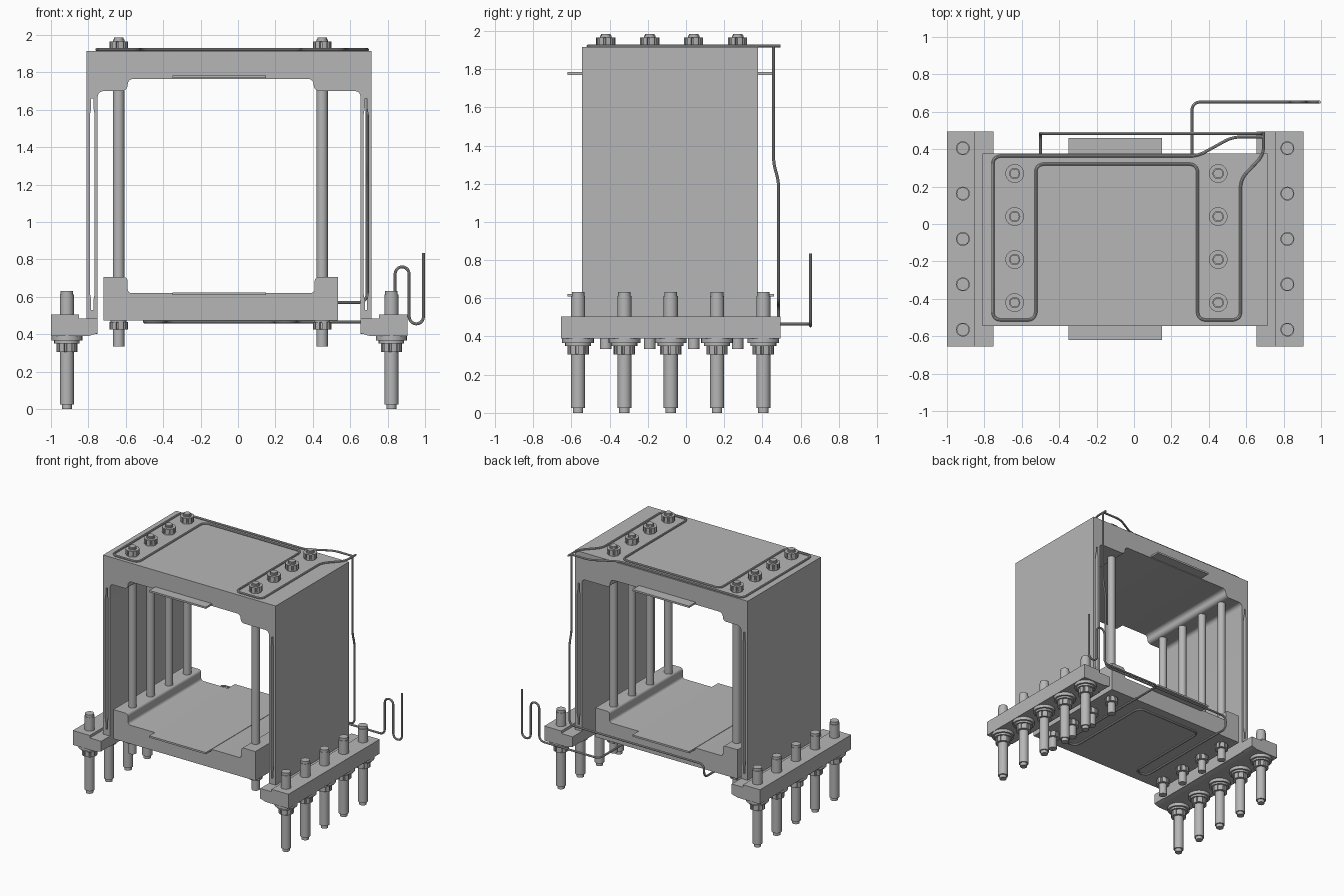
import bpy, bmesh, math
from mathutils import Vector, Matrix

if "Cube" in bpy.data.objects:
    bpy.data.objects.remove(bpy.data.objects["Cube"])

STEEL = bpy.data.materials.new("steel_grey")
STEEL.use_nodes = True
STEEL.diffuse_color = (0.47, 0.47, 0.47, 1)
STEEL.node_tree.nodes["Principled BSDF"].inputs["Base Color"].default_value = (0.47, 0.47, 0.47, 1)

MID = -0.0475                      # symmetry plane of the outer shell
FRONT, BACK = -0.545, 0.378        # depth of shell and lower block


def mirror(points):
    return [(2 * MID - x, z) for x, z in reversed(points)]


def rounded(points, radius, steps=5):
    """Open path with its inner corners replaced by smooth bends."""
    pts = [Vector(p) for p in points]
    out = [pts[0]]
    for a, b, c in zip(pts, pts[1:], pts[2:]):
        r = min(radius, (a - b).length * 0.49, (c - b).length * 0.49)
        p, q = b + (a - b).normalized() * r, b + (c - b).normalized() * r
        for i in range(steps + 1):
            t = i / steps
            out.append(p * (1 - t) ** 2 + b * 1.6 * t * (1 - t) + (p + q) * 0.2 * t * (1 - t) + q * t * t)
    return [tuple(p) for p in out + [pts[-1]]]


def finish(obj, smooth=True):
    bpy.ops.object.select_all(action='DESELECT')
    obj.select_set(True)
    bpy.context.view_layer.objects.active = obj
    if obj.type == 'CURVE':
        bpy.ops.object.convert(target='MESH')
        obj = bpy.context.object
    obj.data.materials.clear()
    obj.data.materials.append(STEEL)
    if smooth:
        bpy.ops.object.shade_smooth_by_angle(angle=math.radians(35))
    return obj


def add_spline(curve, points, closed):
    s = curve.splines.new('POLY')
    s.points.add(len(points) - 1)
    for sp, p in zip(s.points, points):
        sp.co = (*p, 0, 1) if len(p) == 2 else (*p, 1)
    s.use_cyclic_u = closed


def new_curve(name, dims):
    curve = bpy.data.curves.new(name, 'CURVE')
    curve.dimensions = dims
    obj = bpy.data.objects.new(name, curve)
    bpy.context.collection.objects.link(obj)
    return obj


def prism(name, outlines, y0, y1):
    """Front outline (later outlines are holes) extruded in depth."""
    obj = new_curve(name, '2D')
    obj.data.fill_mode = 'BOTH'
    obj.data.extrude = (y1 - y0) / 2
    for o in outlines:
        add_spline(obj.data, o, True)
    obj.rotation_euler.x = math.pi / 2
    obj.location.y = (y0 + y1) / 2
    return finish(obj)


def pipe(name, points, bend=0.04, radius=0.008):
    obj = new_curve(name, '3D')
    obj.data.bevel_depth = radius
    obj.data.bevel_resolution = 2
    obj.data.use_fill_caps = True
    add_spline(obj.data, rounded(points, bend), False)
    return finish(obj)


def column_mesh(name, sections):
    """Stacked cylinders: (radius, bottom, top, has sockets round the side)."""
    bm = bmesh.new()
    for r, z0, z1, sockets in sections:
        part = bmesh.ops.create_cone(bm, cap_ends=True, segments=24, radius1=r, radius2=r,
                                     depth=z1 - z0, matrix=Matrix.Translation((0, 0, (z0 + z1) / 2)))
        if sockets:
            faces = {f for v in part["verts"] for f in v.link_faces}
            sides = sorted((f for f in faces if abs(f.normal.z) < 0.5),
                           key=lambda f: math.atan2(*f.calc_center_median().xy))
            bm.normal_update()
            sides = sorted((f for f in faces if abs(f.normal.z) < 0.5),
                           key=lambda f: math.atan2(*f.calc_center_median().xy))
            bmesh.ops.inset_individual(bm, faces=sides[::3], thickness=0.004, depth=-0.008)
    mesh = bpy.data.meshes.new(name)
    bm.to_mesh(mesh)
    bm.free()
    return mesh


def place(name, mesh, x, y):
    obj = bpy.data.objects.new(name, mesh)
    obj.location = (x, y, 0)
    bpy.context.collection.objects.link(obj)
    finish(obj)


# Outer shell: two slotted side walls and the thick top with stepped shoulders
inner = rounded([(-0.75, 0.4), (-0.75, 1.7), (-0.59, 1.7), (-0.59, 1.765),
                 (0.405, 1.765), (0.405, 1.7), (0.655, 1.7), (0.655, 0.4)], 0.03)
shell = inner + [(0.715, 0.4), (0.715, 1.915), (-0.81, 1.915), (-0.81, 0.4)]
half = [(0.006, 0.53), (0.006, 0.58), (0.013, 0.62), (0.013, 1.57), (0.006, 1.61), (0.006, 1.66)]
slot = [(-0.779 + w, z) for w, z in half] + [(-0.779 - w, z) for w, z in reversed(half)]
prism("outer_shell", [shell, slot, mirror(slot)], FRONT, BACK)

# Lower block with a wide recess between its raised ends
block = rounded([(-0.72, 0.705), (-0.59, 0.705), (-0.59, 0.62),
                 (0.41, 0.62), (0.41, 0.705), (0.535, 0.705)], 0.02)
prism("lower_block", [block + [(0.535, 0.472), (-0.72, 0.472)]], FRONT, BACK)

# Thin plates on the facing surfaces of the gap
for name, z in (("upper_plate", 1.77), ("lower_plate", 0.609)):
    prism(name, [[(-0.35, z), (0.15, z), (0.15, z + 0.014), (-0.35, z + 0.014)]], -0.62, 0.46)

# Stepped feet carrying the walls
foot = [(-1, 0.39), (-1, 0.505), (-0.85, 0.505), (-0.85, 0.485), (-0.75, 0.485),
        (-0.75, 0.405), (-0.8, 0.39)]
prism("left_rail", [foot], -0.655, 0.495)
prism("right_rail", [mirror(foot)], -0.655, 0.495)

# Adjustable support posts with collars
post = column_mesh("support_post", [
    (0.027, 0, 0.03, False), (0.037, 0.025, 0.612, False), (0.033, 0.612, 0.632, False),
    (0.056, 0.305, 0.365, True), (0.068, 0.35, 0.368, False), (0.083, 0.365, 0.392, False)])
for x in (-0.915, 0.82):
    for i in range(5):
        place("support_post", post, x, -0.565 + 0.2425 * i)

# Tie rods with a nut at each end
rod = column_mesh("tie_rod", [
    (0.03, 0.335, 1.975, False), (0.025, 1.97, 1.985, False),
    (0.05, 1.925, 1.965, True), (0.043, 1.91, 1.928, False),
    (0.05, 0.425, 0.465, True), (0.043, 0.46, 0.475, False)])
for x in (-0.638, 0.45):
    for i in range(4):
        place("tie_rod", rod, x, -0.42 + 0.23 * i)

# Cooling pipe winding over the top
top_path = [(0.69, 0.465), (0.525, 0.465), (0.34, 0.363), (-0.755, 0.363), (-0.755, -0.513),
            (-0.525, -0.513), (-0.525, 0.32), (0.34, 0.32), (0.34, -0.513), (0.57, -0.513),
            (0.57, 0.24), (0.693, 0.37), (0.693, 0.495)]
pipe("top_cooling_pipe", [(x, y, 1.921) for x, y in top_path])

# Pipe running down the rear corner and across the back
pipe("rear_cooling_pipe", [(0.69, 0.458, 1.92), (0.69, 0.458, 1.3), (0.69, 0.485, 1.22),
                           (0.69, 0.485, 0.57), (-0.5, 0.485, 0.57), (-0.5, 0.485, 0.465),
                           (-0.5, 0.3, 0.465)])

# Pipe winding under the lower block
under = [(0.31, 0.4), (0.31, -0.45), (0.2, -0.45), (0.2, 0.3), (-0.39, 0.3),
         (-0.39, -0.45), (-0.5, -0.45), (-0.5, 0.4)]
pipe("bottom_cooling_pipe", [(x, y, 0.466) for x, y in under], 0.05)

# Supply pipe with an upright loop beside the rail
loop = [(0.31, 0.465), (0.84, 0.465), (0.84, 0.76), (0.915, 0.76), (0.915, 0.455),
        (0.992, 0.455), (0.992, 0.835)]
pipe("supply_pipe", [(0.31, 0.38, 0.465)] + [(x, 0.652, z) for x, z in loop])
